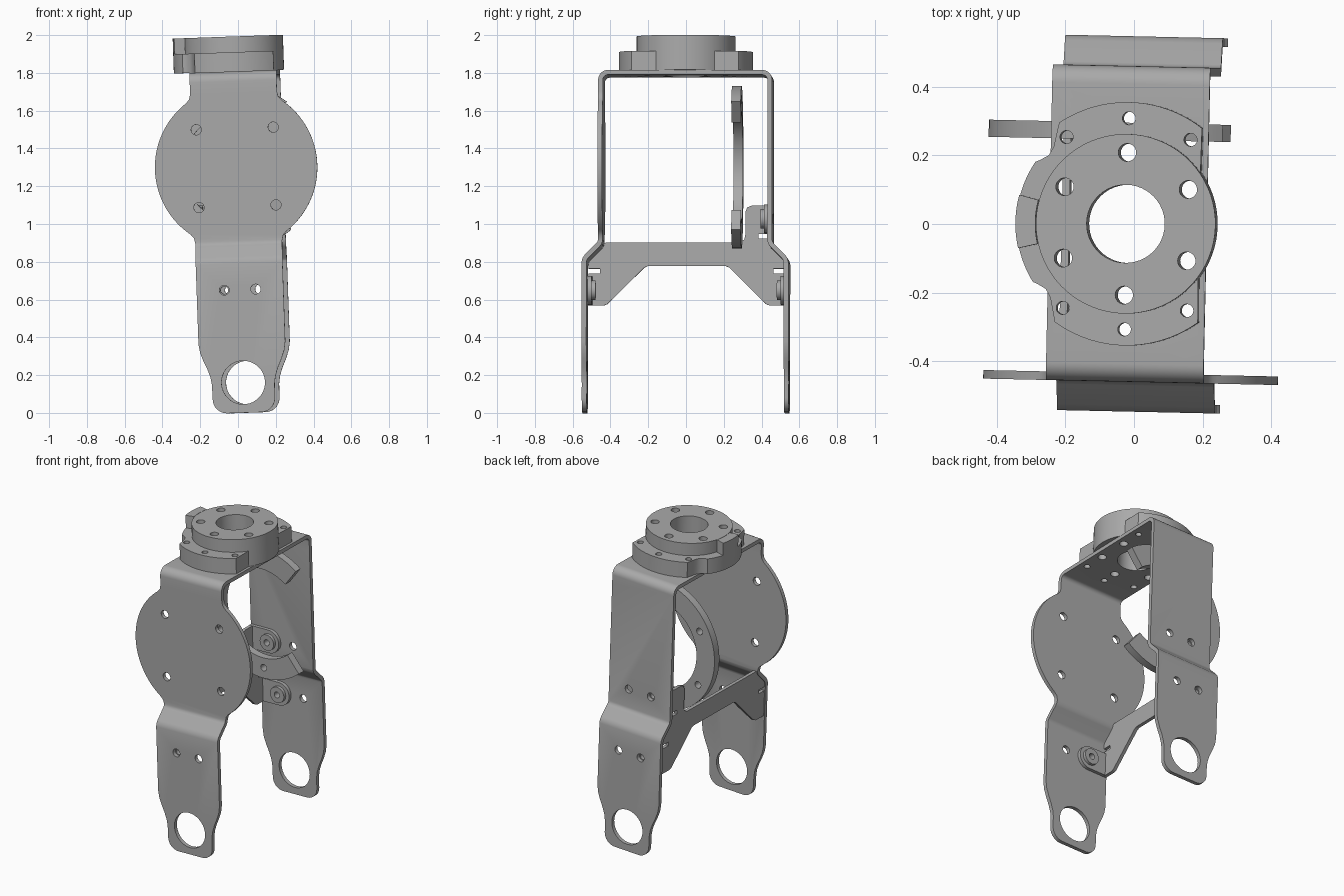
import bpy, bmesh, math
from mathutils import Matrix

if "Cube" in bpy.data.objects:
    bpy.data.objects.remove(bpy.data.objects["Cube"], do_unlink=True)

metal = bpy.data.materials.new("grey_metal")
metal.use_nodes = True
GREY = (0.40, 0.40, 0.40, 1)
metal.diffuse_color = GREY
metal.node_tree.nodes["Principled BSDF"].inputs["Base Color"].default_value = GREY

parts = []
HUB_Z = 1.3       # height of the side disc centre
HALF = 0.23       # half width of the bracket strip
THICK = 0.025     # sheet thickness


def arc(r, a0, a1, n=24, cx=0.0, cy=0.0):
    angles = [math.radians(a0 + (a1 - a0) * i / n) for i in range(n + 1)]
    return [(cx + r * math.cos(a), cy + r * math.sin(a)) for a in angles]


def circle(r, cx=0.0, cy=0.0, n=32):
    return arc(r, 0, 360, n, cx, cy)[:-1]


def mirrored(half, axis):
    """Close a half outline by reflecting it across a 2D axis."""
    flip = [((-a, b) if axis == 0 else (a, -b)) for a, b in reversed(half)]
    return half + [p for p in flip if abs(p[axis]) > 1e-5]


def prisms(name, outlines, axis, lo, hi, keep=True):
    """Extrude 2D outlines along an axis into one object."""
    place = {"x": lambda a, b, t: (t, a, b),
             "y": lambda a, b, t: (a, t, b),
             "z": lambda a, b, t: (a, b, t)}[axis]
    bm = bmesh.new()
    for pts in outlines:
        low = [bm.verts.new(place(a, b, lo)) for a, b in pts]
        high = [bm.verts.new(place(a, b, hi)) for a, b in pts]
        bm.faces.new(low)
        bm.faces.new(high[::-1])
        for i in range(len(pts)):
            j = (i + 1) % len(pts)
            bm.faces.new((low[i], high[i], high[j], low[j]))
    bmesh.ops.recalc_face_normals(bm, faces=bm.faces)
    return finish(name, bm, keep)


def finish(name, bm, keep=True):
    mesh = bpy.data.meshes.new(name)
    bm.to_mesh(mesh)
    bm.free()
    mesh.materials.append(metal)
    obj = bpy.data.objects.new(name, mesh)
    bpy.context.collection.objects.link(obj)
    if keep:
        parts.append(obj)
    return obj


def bake(obj):
    graph = bpy.context.evaluated_depsgraph_get()
    mesh = bpy.data.meshes.new_from_object(obj.evaluated_get(graph))
    obj.modifiers.clear()
    obj.data = mesh


def carve(obj, outlines, axis, lo, hi, mode="DIFFERENCE"):
    cutter = prisms("cutter", outlines, axis, lo, hi, keep=False)
    mod = obj.modifiers.new("carve", "BOOLEAN")
    mod.operation, mod.solver, mod.object = mode, "EXACT", cutter
    bake(obj)
    bpy.data.objects.remove(cutter, do_unlink=True)


# Bent sheet bracket: a folded ribbon trimmed to its front outline
half_path = [(0.535, -0.1), (0.535, 0.79), (0.531, 0.806), (0.522, 0.82),
             (0.461, 0.881), (0.452, 0.893), (0.448, 0.91)]
half_path += arc(0.04, 0, 90, 8, 0.408, 1.7555)
path = half_path + [(-y, z) for y, z in reversed(half_path)]
bm = bmesh.new()
rows = [[bm.verts.new((x, y, z)) for x in (-0.5, 0.5)] for y, z in path]
for a, b in zip(rows, rows[1:]):
    bm.faces.new((a[0], a[1], b[1], b[0]))
bracket = finish("bent_bracket", bm)
solid = bracket.modifiers.new("sheet", "SOLIDIFY")
solid.thickness, solid.offset, solid.use_even_offset = THICK, 0, True
bake(bracket)

outline = [(0, 0)] + arc(0.075, -90, 0, 8, 0.09, 0.075)
outline += [(0.166, 0.15), (0.172, 0.19), (0.187, 0.235), (0.207, 0.28),
            (0.223, 0.325), (HALF, 0.37), (HALF, 0.905), (0.236, 0.932)]
outline += arc(0.43, -54, 54, 48, 0, HUB_Z)
outline += [(0.236, 1.668), (HALF, 1.695), (HALF, 1.95), (0, 1.95)]
carve(bracket, [mirrored(outline, 0)], "y", -1, 1, "INTERSECT")

# The back upright is a plain strip without the disc
sides = [[(s * HALF, 0.8), (s * 0.7, 0.8), (s * 0.7, 1.9), (s * HALF, 1.9)] for s in (-1, 1)]
carve(bracket, sides, "y", 0, 1)

# Bracket holes: leg eyes and bolts, disc bolts, back upright bolts
BOLT_X, LEG_Z, TAB_Z = 0.083, 0.652, 1.03
leg_holes = [circle(0.115, 0, 0.16, 48)] + [circle(0.026, s * BOLT_X, LEG_Z) for s in (-1, 1)]
carve(bracket, leg_holes, "y", -1, 1)
disc_holes = [circle(0.027, sx * 0.204, HUB_Z + sz * 0.206) for sx in (-1, 1) for sz in (-1, 1)]
carve(bracket, disc_holes, "y", -1, 0)
carve(bracket, [circle(0.026, s * BOLT_X, TAB_Z) for s in (-1, 1)], "y", 0, 1)

# Bearing on top: flange with side lug, raised ring and lug block
flange_half = arc(0.262, 0, 36, 12) + arc(0.355, 53, 125, 30)
flange_half += [(-0.212, 0.25), (-0.218, 0.22), (-0.232, 0.195), (-0.258, 0.18)]
flange_half += arc(0.322, 147, 180, 12)
flange_half[-1] = (-0.322, 0)
flange = prisms("bearing_flange", [mirrored(flange_half, 1)], "z", 1.808, 1.91)
ring = prisms("bearing_ring", [circle(0.262, n=72)], "z", 1.91, 1.993)
prisms("lug_block", [arc(0.322, 166, 194, 10) + arc(0.264, 194, 166, 10)], "z", 1.91, 1.993)

bore = [circle(0.114, n=48)]
ring_bolts = [circle(0.026, *arc(0.208, 30, 390, 6)[i]) for i in range(6)]
flange_bolts = [circle(0.019, 0.308 * math.cos(math.radians(a)), 0.308 * math.sin(math.radians(a)))
                for a in (90, 54, 126, -90, -54, -126)]
for obj in (bracket, flange, ring):
    carve(obj, bore + ring_bolts + flange_bolts, "z", 1.7, 2.1)

# Open mounting ring behind the disc
c_shape = arc(0.43, 52, 308, 64, 0, HUB_Z) + arc(0.295, 308, 52, 64, 0, HUB_Z)
c_ring = prisms("open_ring", [c_shape], "y", 0.245, 0.295)
ring_holes = [circle(0.022, *arc(0.36, 90, 270, 3, 0, HUB_Z)[i]) for i in range(4)]
carve(c_ring, ring_holes, "y", 0.2, 0.4)

# Cross brace joining the two legs along one edge
lower = [(0.43, 0.908), (0.52, 0.815), (0.52, 0.77), (0.46, 0.77), (0.46, 0.745),
         (0.52, 0.745), (0.52, 0.575), (0.44, 0.575), (0.42, 0.583), (0.225, 0.776), (0.205, 0.785)]
brace = [(-0.43, 0.908), (0.28, 0.908), (0.305, 0.925), (0.31, 0.95), (0.31, 1.07), (0.32, 1.095),
         (0.345, 1.105), (0.43, 1.105), (0.43, 0.955), (0.38, 0.955), (0.38, 0.93), (0.43, 0.93)]
brace += lower + [(-y, z) for y, z in reversed(lower[1:])]
prisms("cross_brace", [brace], "x", -0.225, -0.203)


# Brace tabs and their bolt bosses, lying against the sheet
def tab(name, side, face_y, z):
    shape = arc(0.076, -90, 90, 16, -BOLT_X, z) + [(-0.225, z + 0.076), (-0.225, z - 0.076)]
    hole = [circle(0.02, -BOLT_X, z)]
    for suffix, pts, near, far in (("tab", shape, 0, 0.022),
                                   ("boss", circle(0.052, -BOLT_X, z), 0.022, 0.042)):
        lo, hi = sorted((side * (face_y - near), side * (face_y - far)))
        carve(prisms(name + suffix, [pts], "y", lo, hi), hole, "y", -1, 1)


tab("front_leg_", -1, 0.522, LEG_Z)
tab("back_leg_", 1, 0.522, LEG_Z)
tab("back_upright_", 1, 0.435, TAB_Z)

# The whole assembly leans and turns slightly
lean = (Matrix.Translation((0, 0, HUB_Z)) @ Matrix.Rotation(-0.022, 4, "Z")
        @ Matrix.Rotation(-0.035, 4, "Y") @ Matrix.Translation((0, 0, -HUB_Z)))
bpy.ops.object.select_all(action="DESELECT")
for obj in parts:
    obj.data.transform(lean)
    obj.select_set(True)
bpy.context.view_layer.objects.active = bracket
bpy.ops.object.shade_smooth_by_angle(angle=math.radians(32))
